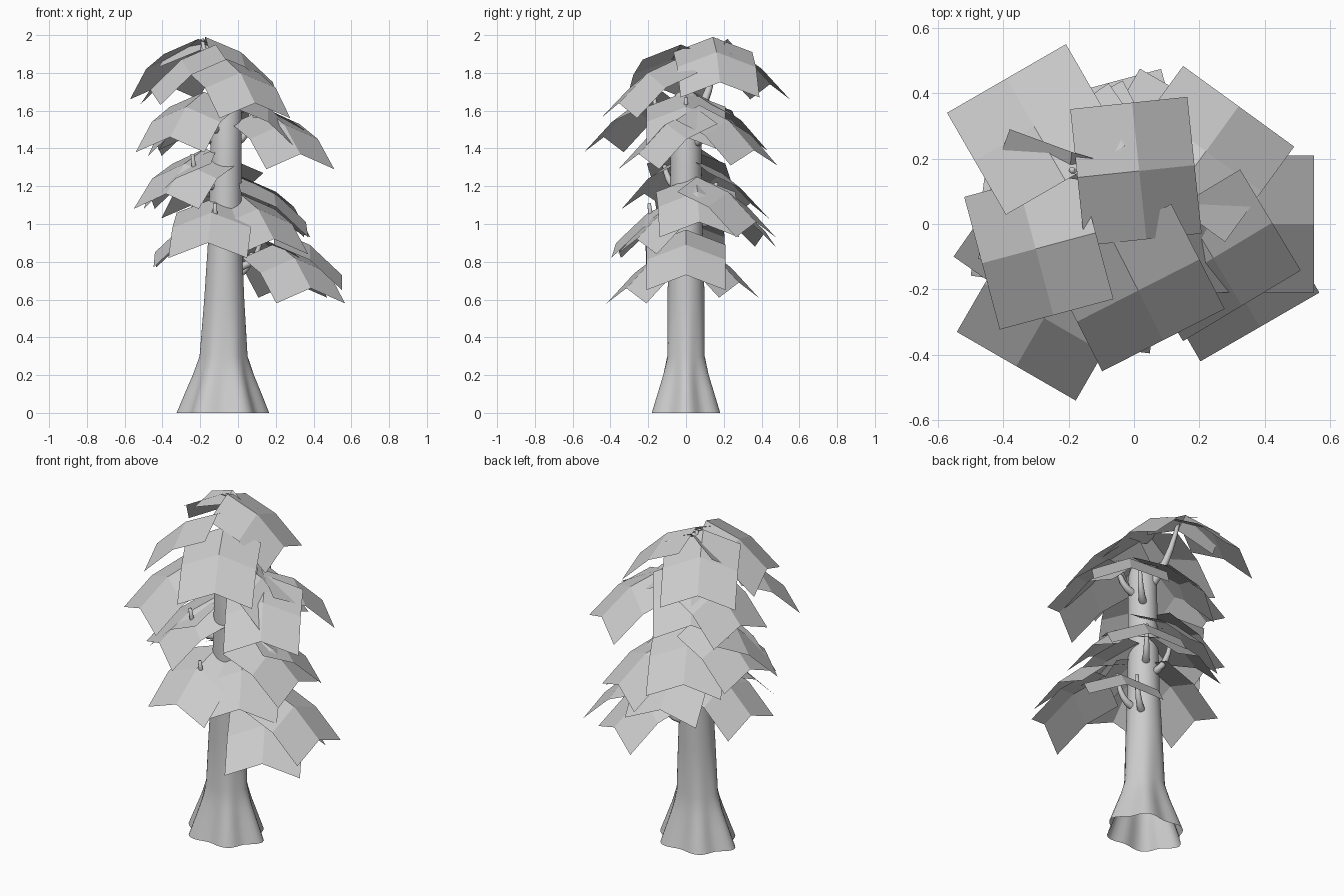
import bpy, math
from mathutils import Vector

if "Cube" in bpy.data.objects:
    bpy.data.objects.remove(bpy.data.objects["Cube"])

def material(name, c):
    m = bpy.data.materials.new(name)
    m.diffuse_color = (c, c, c, 1)
    m.use_nodes = True
    m.node_tree.nodes["Principled BSDF"].inputs["Base Color"].default_value = m.diffuse_color
    return m

grey = material("pale grey", 0.6)

def make(name, verts, faces, smooth=False):
    me = bpy.data.meshes.new(name)
    me.from_pydata([tuple(v) for v in verts], [], faces)
    me.materials.append(grey)
    ob = bpy.data.objects.new(name, me)
    bpy.context.collection.objects.link(ob)
    for p in me.polygons:
        p.use_smooth = smooth
    return ob

# Trunk: rings (z, radius, flute depth, y squash), flared foot, rounded top, open underneath
TX = -0.08
SEG = 48
rings = [(0.0, 0.225, 0.02, 0.82), (0.12, 0.18, 0.016, 0.82), (0.2, 0.152, 0.01, 0.82),
         (0.3, 0.124, 0.003, 0.82), (0.6, 0.106, 0, 0.93), (0.9, 0.09, 0, 1), (1.3, 0.083, 0, 1),
         (1.62, 0.08, 0, 1), (1.67, 0.068, 0, 1), (1.70, 0.04, 0, 1)]
verts, faces = [], []
for z, r, amp, sq in rings:
    cx = TX + 0.012 * z
    for i in range(SEG):
        a = 2 * math.pi * i / SEG
        rr = r + amp * math.cos(6 * a)
        verts.append((cx + rr * math.cos(a), rr * math.sin(a) * sq, z))
for k in range(len(rings) - 1):
    for i in range(SEG):
        j = (i + 1) % SEG
        faces.append((k * SEG + i, k * SEG + j, (k + 1) * SEG + j, (k + 1) * SEG + i))
faces.append(tuple((len(rings) - 1) * SEG + i for i in range(SEG)))
make("trunk", verts, faces, True)

def branch(name, pts, r0, r1, sides=8):
    """Tapered tube along a smooth quadratic curve through three control points."""
    p0, p1, p2 = [Vector(p) for p in pts]
    n, verts, faces = 7, [], []
    for k in range(n):
        t = k / (n - 1)
        p = (1 - t) ** 2 * p0 + 2 * t * (1 - t) * p1 + t * t * p2
        d = ((1 - t) * (p1 - p0) + t * (p2 - p1)).normalized()
        u = d.cross(Vector((0.3, 0.9, 0.31))).normalized()
        v = d.cross(u)
        r = r0 + (r1 - r0) * t
        for i in range(sides):
            a = 2 * math.pi * i / sides
            verts.append(p + r * (math.cos(a) * u + math.sin(a) * v))
    for k in range(n - 1):
        for i in range(sides):
            j = (i + 1) % sides
            faces.append((k * sides + i, k * sides + j, (k + 1) * sides + j, (k + 1) * sides + i))
    faces.append(tuple((n - 1) * sides + i for i in range(sides)))
    make(name, verts, faces, True)

def leaf_sheet(name, x, y, z, deg):
    """Folded 2 x 2 sheet: (x, y) is the middle of its outer edge, z its outer corners."""
    a = math.radians(deg)
    out = Vector((math.cos(a), math.sin(a), 0))
    side = Vector((-out.y, out.x, 0))
    end = Vector((x, y, z))
    verts = []
    for back, up in ((0.36, 0.24), (0.17, 0.16), (0, 0)):
        for s in (-1, 0, 1):
            verts.append(end - out * back + side * s * 0.21
                         + Vector((0, 0, up + (0.08 if s == 0 else 0))))
    faces = [(r * 3 + c, r * 3 + c + 3, r * 3 + c + 4, r * 3 + c + 1)
             for r in (0, 1) for c in (0, 1)]
    make(name, verts, faces)
    return verts[1]

# Foliage tiers, lowest to highest
sheets = [
    (0.55, 0.0, 0.65, 0), (0.385, -0.315, 0.58, -60), (0.29, 0.28, 0.61, 60),
    (-0.44, 0.0, 0.77, 178), (-0.16, -0.37, 0.82, -97),
    (0.19, -0.26, 0.84, -60), (0.2, 0.37, 0.93, 60), (0.36, 0.07, 0.93, 3),
    (-0.12, 0.42, 0.88, 105),
    (-0.22, 0.34, 1.03, 118), (-0.38, -0.22, 1.08, -125), (-0.47, 0.05, 1.08, 172),
    (0.32, 0.36, 1.31, 54), (0.33, -0.25, 1.29, -59), (-0.36, -0.435, 1.38, -120),
    (-0.44, 0.1, 1.36, 170), (0.33, 0.0, 1.38, 0), (-0.25, 0.31, 1.39, 125),
    (-0.39, 0.445, 1.66, 120), (-0.465, -0.12, 1.63, 195),
    (0.09, -0.355, 1.56, -63), (0.185, 0.18, 1.67, 6),
]
for i, (x, y, z, deg) in enumerate(sheets):
    root = leaf_sheet(f"leaf_sheet_{i + 1}", x, y, z, deg)
    if z > 1.5 or i % 2:
        continue
    # Hooked branch: out of the trunk, then curling up under the sheet
    d = Vector((x - TX, y, 0)).normalized()
    base = Vector((TX, 0, root.z - 0.2)) + d * 0.06
    elbow = base + d * 0.13
    tip = Vector((TX, 0, root.z - 0.03)) + d * 0.2
    branch(f"branch_{i + 1}", (base, elbow, tip), 0.024, 0.01)

# Leading branch at the crown
branch("top_branch", ((-0.07, 0.03, 1.55), (-0.13, 0.14, 1.65), (-0.19, 0.165, 1.98)), 0.03, 0.01)

# Small steep sheet beside the crown tip
make("crown_sheet",
     [(-0.42, 0.18, 1.83), (-0.2, 0.14, 1.92), (0.0, 0.11, 1.83),
      (0.015, 0.16, 1.88), (-0.19, 0.22, 1.98), (-0.38, 0.29, 1.9)],
     [(0, 1, 4, 5), (1, 2, 3, 4)])
